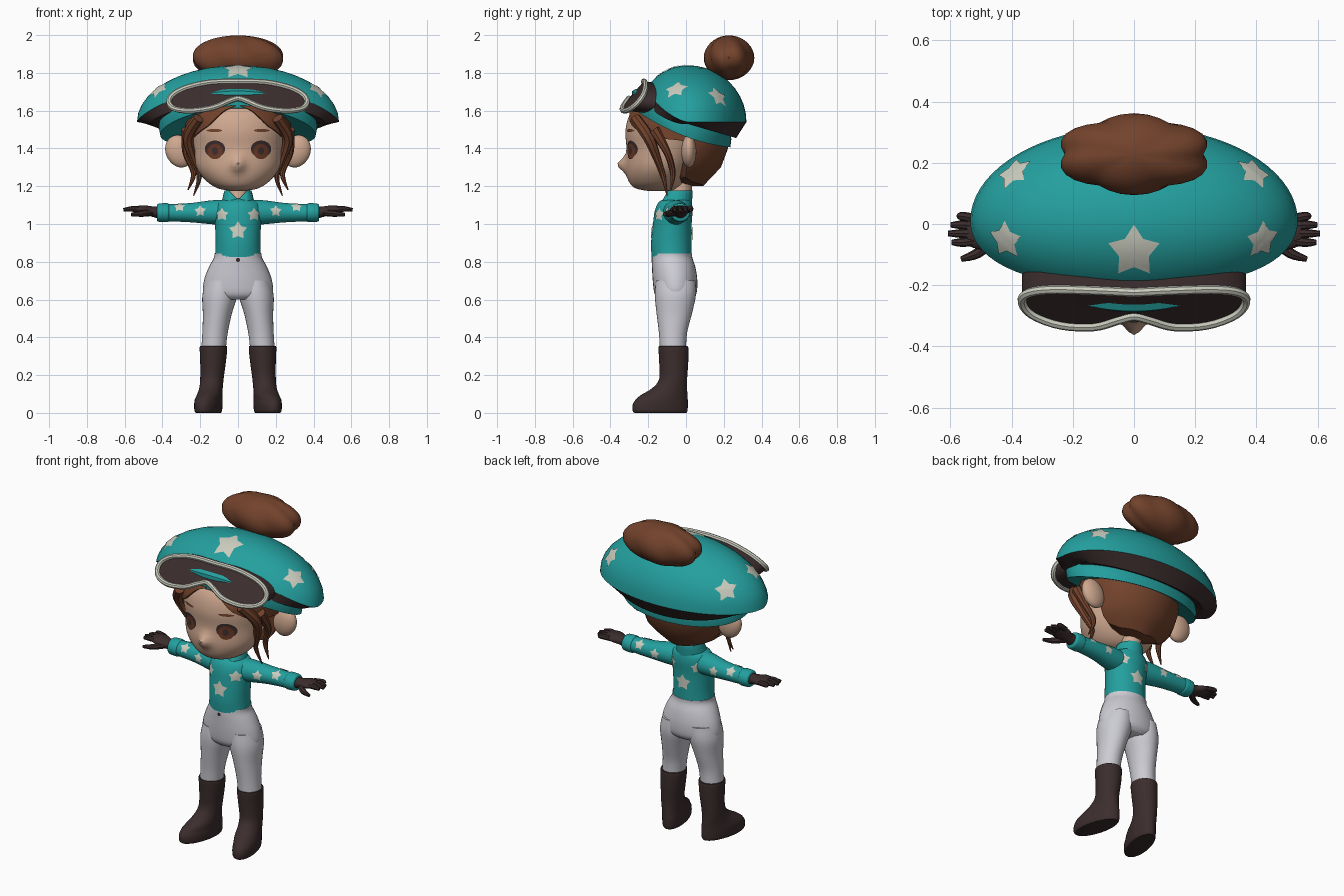
import bpy, bmesh
from math import sin, cos, pi, exp, tau
from mathutils import Vector
from mathutils.bvhtree import BVHTree

if "Cube" in bpy.data.objects:
    bpy.data.objects.remove(bpy.data.objects["Cube"], do_unlink=True)


def material(name, *rgb):
    m = bpy.data.materials.new(name)
    m.use_nodes = True
    m.diffuse_color = (*rgb, 1)
    m.node_tree.nodes["Principled BSDF"].inputs["Base Color"].default_value = (*rgb, 1)
    return m


TEAL = material("teal", .017, .35, .345)
HAIR = material("hair brown", .17, .055, .025)
SKIN = material("skin", .62, .39, .275)
DARK = material("dark leather", .045, .026, .026)
CREAM = material("cream", .6, .61, .52)
WHITE = material("trouser white", .6, .6, .65)
IRIS = material("iris brown", .14, .04, .02)
made = []


def finish(name, bm, mat, closed=True):
    if closed:
        bmesh.ops.recalc_face_normals(bm, faces=bm.faces)
    me = bpy.data.meshes.new(name)
    bm.to_mesh(me)
    bm.free()
    me.materials.append(mat)
    ob = bpy.data.objects.new(name, me)
    bpy.context.collection.objects.link(ob)
    made.append(ob)
    return ob


def smooth(pts, steps=4):
    """Catmull-Rom points through a list of tuples."""
    out = []
    for i in range(len(pts) - 1):
        p0, p1, p2, p3 = (pts[max(0, min(len(pts) - 1, i + k))] for k in (-1, 0, 1, 2))
        for s in range(steps):
            t = s / steps
            out.append(tuple(.5 * (2*b + (c - a)*t + (2*a - 5*b + 4*c - d)*t*t + (3*b - a - 3*c + d)*t**3)
                             for a, b, c, d in zip(p0, p1, p2, p3)))
    return out + [tuple(pts[-1])]


def skin_rings(name, rings, mat, caps=(True, True)):
    bm = bmesh.new()
    rows = [[bm.verts.new(p) for p in r] for r in rings]
    n = len(rows[0])
    for a, b in zip(rows, rows[1:]):
        for i in range(n):
            bm.faces.new((a[i], a[(i + 1) % n], b[(i + 1) % n], b[i]))
    for row, cap in zip((rows[0], rows[-1]), caps):
        if cap:
            bm.faces.new(row)
    return finish(name, bm, mat)


def loft(name, sections, mat, axis="Z", side=1, seg=32, shape=None, caps=(True, True)):
    rings = []
    for t, a, b, ra, rb in smooth(sections):
        ring = []
        for i in range(seg):
            u, v = a + ra * cos(tau*i/seg), b + rb * sin(tau*i/seg)
            p = Vector((u, v, t) if axis == "Z" else (t, u, v))
            if shape:
                shape(p)
            p.x *= side
            ring.append(p)
        rings.append(ring)
    return skin_rings(name, rings, mat, caps)


def ring(z, rx, front, back, cx=0):
    return (z, cx, (front + back) / 2, rx, (back - front) / 2)


def tube(name, pts, mat, closed=False):
    """Tapered tube through (x, y, z, radius) points."""
    cu = bpy.data.curves.new(name, "CURVE")
    cu.dimensions, cu.bevel_depth, cu.bevel_resolution, cu.use_fill_caps = "3D", 1, 2, True
    path = smooth(pts + pts[:1] if closed else pts)
    path = path[:-1] if closed else path
    sp = cu.splines.new("POLY")
    sp.points.add(len(path) - 1)
    sp.use_cyclic_u = closed
    for q, p in zip(sp.points, path):
        q.co, q.radius = (*p[:3], 1), p[3]
    temp = bpy.data.objects.new(name, cu)
    bpy.context.collection.objects.link(temp)
    me = bpy.data.meshes.new_from_object(temp.evaluated_get(bpy.context.evaluated_depsgraph_get()))
    bpy.data.objects.remove(temp)
    bm = bmesh.new()
    bm.from_mesh(me)
    finish(name, bm, mat)


def ball(name, centre, radii, mat, shape=None):
    bm = bmesh.new()
    bmesh.ops.create_uvsphere(bm, u_segments=36, v_segments=18, radius=1)
    for v in bm.verts:
        k = shape(v.co) if shape else 1
        v.co = Vector(c + r*k*x for c, r, x in zip(centre, radii, v.co))
    return finish(name, bm, mat)


def decal(name, outline, centre, direction, target, mat, lift=.004):
    """Thin plate laid on a surface by casting an outline onto it."""
    me = target.data
    tree = BVHTree.FromPolygons([v.co for v in me.vertices], [p.vertices for p in me.polygons])
    d = Vector(direction).normalized()
    u = d.cross(Vector((0, 0, 1))).normalized() if abs(d.z) < .95 else Vector((1, 0, 0))
    w = u.cross(d)
    bm = bmesh.new()
    rows = []
    for k in (1, .7, .4, .1):
        row = []
        for a, b in outline:
            hit = tree.ray_cast(Vector(centre) + u*a*k + w*b*k - d, d)
            if hit[0] is None:
                bm.free()
                return
            row.append(bm.verts.new(hit[0] - d*lift))
        rows.append(row)
    n = len(outline)
    for a, b in zip(rows, rows[1:]):
        for i in range(n):
            bm.faces.new((a[i], a[(i + 1) % n], b[(i + 1) % n], b[i]))
    bm.faces.new(rows[-1])
    finish(name, bm, mat, closed=False)


def star(r):
    corner = [(r*(1, .58)[i % 2]*sin(tau*i/10), r*(1, .58)[i % 2]*cos(tau*i/10)) for i in range(10)]
    return [p for a, b in zip(corner, corner[1:] + corner[:1])
            for p in (a, ((a[0] + b[0])/2, (a[1] + b[1])/2))]


def oval(rx, rz):
    return [(rx*cos(tau*i/20), rz*sin(tau*i/20)) for i in range(20)]


# Head with nose, neck
def nose(p):
    if p.y < -.2:
        p.y -= .045 * exp(-(p.x/.035)**2 - ((p.z - 1.315)/.035)**2)


head = loft("head", [ring(1.175, .04, -.2, -.08), ring(1.19, .11, -.27, -.04), ring(1.23, .17, -.305, 0),
                     ring(1.3, .22, -.32, .04), ring(1.4, .24, -.315, .08), ring(1.5, .25, -.32, .08),
                     ring(1.6, .24, -.285, .08), ring(1.68, .15, -.18, .05)], SKIN, seg=80, shape=nose)
loft("neck", [ring(1.08, .06, -.11, .02), ring(1.22, .055, -.08, .035)], SKIN)

# Eyes, brows and ears
for s in (1, -1):
    decal("eye_lash", oval(.054, .045), (s*.122, 0, 1.397), (0, 1, 0), head, DARK, .003)
    decal("iris", oval(.041, .041), (s*.122, 0, 1.384), (0, 1, 0), head, IRIS, .005)
    decal("pupil", oval(.016, .02), (s*.122, 0, 1.386), (0, 1, 0), head, DARK, .007)
    decal("brow", oval(.042, .008), (s*.125, 0, 1.495), (0, 1, 0), head, HAIR)
    ball("ear", (s*.31, .015, 1.385), (.075, .04, .085), SKIN,
         lambda c, s=s: 1 + .15 * c.z * c.x * s)


# Hair cap whose lower edge sweeps from the parting round to the nape
def lookup(table, t):
    for (a, va), (b, vb) in zip(table, table[1:]):
        if t <= b:
            return va + (vb - va) * max(0, t - a) / (b - a)
    return table[-1][1]


EDGE = [(0, 1.63), (.3, 1.6), (.6, 1.52), (1, 1.46), (1.75, 1.44), (1.95, 1.25), (2.3, 1.22), (pi, 1.2)]
WIDTH = [(1.2, .16), (1.3, .26), (1.42, .285), (1.54, .28), (1.62, .25), (1.7, .12)]
FRONT = [(1.4, -.335), (1.54, -.335), (1.62, -.3), (1.7, -.15)]
BACK = [(1.2, .09), (1.3, .185), (1.42, .23), (1.55, .22), (1.7, .1)]


def hair_point(i, k, shrink=1):
    a = tau * i / 72
    low = lookup(EDGE, min(a, tau - a))
    z = low + (1.7 - low) * k
    f, b = lookup(FRONT, z), lookup(BACK, z)
    return (lookup(WIDTH, z)*sin(a)*shrink, (f + b)/2 - (b - f)/2*cos(a)*shrink, z)


skin_rings("hair", [[hair_point(i, 0, .6) for i in range(72)]] +
           [[hair_point(i, k/10) for i in range(72)] for k in range(11)], HAIR)
for s in (1, -1):
    tube("front_lock", [(s*.21, -.27, 1.56, .03), (s*.265, -.2, 1.46, .03), (s*.235, -.15, 1.34, .02),
                        (s*.205, -.12, 1.25, .014), (s*.235, -.1, 1.15, .003)], HAIR)
    tube("side_lock", [(s*.27, -.17, 1.5, .03), (s*.275, -.1, 1.38, .02), (s*.235, -.07, 1.27, .015),
                       (s*.265, -.08, 1.18, .003)], HAIR)

# Bun, lobed like gathered hair
ball("hair_bun", (0, .228, 1.88), (.25, .13, .122), HAIR,
     lambda c: .9 + .13 * abs(sin(3*(Vector((c.x, c.y)).angle_signed(Vector((0, 1)), 0) + c.z*.3 + pi/6)))
     * (1 - c.z**2) + .07 * c.z**2)


# Helmet: shell, strap below its rim and lower band
def rim_lift(a):
    return .2 * max(0, -sin(a))**1.5


def shell_point(a, k):
    low = rim_lift(a) / .3
    h = low + (1 - low) * sin(k*pi/2)
    r = max(0, 1 - h*h)**.5
    return Vector((.535*cos(a)*r, .01 + (.31 if sin(a) > 0 else .275)*sin(a)*r, 1.54 + .3*h))


def strap_point(a, k):
    p = shell_point(a, 0)
    inset = 1 - k * (.17 if sin(a) > 0 else .1 * cos(a)**2 - .1 * sin(a)**2)
    return Vector((p.x*inset, p.y*inset, p.z - k*(.01 + .075*abs(sin(a)))))


def band_point(a, scale, up):
    x, y = .42*cos(a)*scale, -.025 + .265*sin(a)*scale
    return Vector((x, y, 1.5 - .4*y - .04*(x/.42)**2 + up))


turn = [tau*i/72 for i in range(72)]
shell = skin_rings("helmet_shell", [[shell_point(a, k) for a in turn]
                                    for k in (0, .1, .2, .3, .4, .5, .6, .7, .8, .9, .97)], TEAL, (False, True))
skin_rings("goggle_strap", [[strap_point(a, k) for a in turn] for k in (0, .5, 1)]
           + [[strap_point(a, 1) * .8 + Vector((0, 0, .32)) for a in turn]], DARK, (False, False))
skin_rings("helmet_band", [[band_point(a, s, u) for a in turn] for s, u in
                           ((.9, .11), (.98, .09), (1, .045), (.98, 0), (.64, .02))], TEAL, (False, False))
decal("helmet_star", star(.088), (0, -.09, 1.8), (0, 0, -1), shell, CREAM)
for s in (1, -1):
    decal("helmet_star", star(.065), (s*.41, -.05, 1.7), (-s*.6, .15, -.8), shell, CREAM)
    decal("helmet_star", star(.065), (s*.38, .16, 1.66), (-s*.6, -.45, -.7), shell, CREAM)

# Goggles: lens, skirt and rounded frame sharing one outline
half = [(0, 1.755), (.15, 1.75), (.28, 1.72), (.35, 1.68), (.365, 1.64), (.33, 1.608),
        (.24, 1.6), (.13, 1.617), (.05, 1.65), (0, 1.665)]
outline = half + [(-x, z) for x, z in half[-2:0:-1]]


def goggle(x, z):
    return Vector((x, -.35 + (z - 1.61)*.87 + .5*x*x, z))


fine = smooth(outline + outline[:1])[:-1]
skin_rings("goggle_lens", [[goggle(x, z) + Vector((0, .1, -.01)) for x, z in fine]] +
           [[goggle(x*k, 1.7 + (z - 1.7)*k) for x, z in fine] for k in (1, .75, .5, .25, .05)], DARK)
tube("goggle_frame", [(*goggle(x, z), .015) for x, z in outline], CREAM, closed=True)

# Shirt body, collar and sleeves
shirt = loft("shirt", [ring(.825, .122, -.182, .03), ring(.9, .118, -.185, .03), ring(1, .122, -.175, .03),
                       ring(1.07, .128, -.165, .035), ring(1.115, .11, -.145, .03),
                       ring(1.135, .06, -.11, .02)], TEAL, seg=48)


def collar_dip(p):
    p.z -= .05 * max(0, 1 - abs(p.x)/.05) * (p.y < -.06)


loft("collar", [ring(1.1, .09, -.15, .03), ring(1.165, .075, -.12, .035), ring(1.175, .068, -.11, .03),
                ring(1.12, .06, -.1, .02)], TEAL, seg=48, shape=collar_dip, caps=(False, False))
for s in (1, -1):
    sleeve = loft("sleeve", [(.04, -.06, 1.06, .07, .065), (.13, -.05, 1.062, .066, .064),
                             (.25, -.035, 1.06, .054, .051), (.4, -.03, 1.06, .046, .044)], TEAL, "X", s)
    loft("cuff", [(.365, -.03, 1.06, .046, .044), (.375, -.03, 1.06, .053, .05), (.42, -.03, 1.06, .051, .048),
                  (.43, -.03, 1.06, .04, .038)], TEAL, "X", s)
    for y, d in ((-.03, 1), (-.03, -1)):
        decal("sleeve_star", star(.033), (s*.31, y, 1.07), (0, d, -.5), sleeve, CREAM)
        decal("sleeve_star", star(.032), (s*.2, y, 1.055), (0, d, -.2), sleeve, CREAM)
        decal("shirt_star", star(.036), (s*.085, 0, 1.05), (0, d, 0), shirt, CREAM)
for z, d in ((.965, 1), (.95, -1)):
    decal("shirt_star", star(.05), (0, 0, z), (0, d, 0), shirt, CREAM)

# Gloves with four fingers and a thumb
for s in (1, -1):
    loft("glove", [(.41, -.03, 1.06, .036, .034), (.45, -.03, 1.065, .037, .028),
                   (.5, -.028, 1.075, .055, .024), (.545, -.025, 1.078, .045, .016)], DARK, "X", s)
    for y, tip in ((.025, .575), (-.003, .598), (-.031, .607), (-.06, .595)):
        tube("finger", [(s*.51, y*.8 - .005, 1.077, .016), (s*.56, y, 1.08, .015),
                        (s*tip, y, 1.075, .009)], DARK)
    tube("thumb", [(s*.46, -.05, 1.06, .018), (s*.51, -.095, 1.055, .017), (s*.565, -.115, 1.05, .009)], DARK)

# Trousers
hips = loft("trouser_hips", [ring(.6, .12, -.14, .03), ring(.63, .182, -.166, .055), ring(.7, .18, -.176, .06),
                             ring(.77, .155, -.18, .05), ring(.82, .128, -.182, .034), ring(.845, .125, -.18, .032)],
            WHITE)
decal("waist_button", oval(.011, .011), (0, 0, .81), (0, 1, 0), hips, DARK)


# Legs and boots with toes turned out
def toe_out(p):
    p.x -= (p.y + .06) * .2 * max(0, min(1, (.17 - p.z) / .1))


for s in (1, -1):
    loft("trouser_leg", [ring(.33, .065, -.138, 0, .13), ring(.42, .067, -.143, .005, .122),
                         ring(.52, .076, -.155, .03, .11), ring(.62, .092, -.165, .052, .097),
                         ring(.7, .08, -.16, .05, .09)], WHITE, side=s)
    loft("boot", [ring(0, .06, -.272, .002, .142), ring(.012, .067, -.283, .008, .142),
                  ring(.05, .069, -.28, .01, .142), ring(.09, .066, -.245, .008, .142),
                  ring(.13, .062, -.18, .006, .141), ring(.18, .062, -.142, .006, .138),
                  ring(.27, .068, -.142, .012, .132), ring(.345, .073, -.146, .012, .13),
                  ring(.352, .066, -.14, .004, .13)], DARK, side=s, shape=toe_out)

# Smooth shading with sharp creases kept
bpy.ops.object.select_all(action="DESELECT")
for ob in made:
    ob.select_set(True)
bpy.context.view_layer.objects.active = made[0]
bpy.ops.object.shade_smooth_by_angle(angle=.7)
